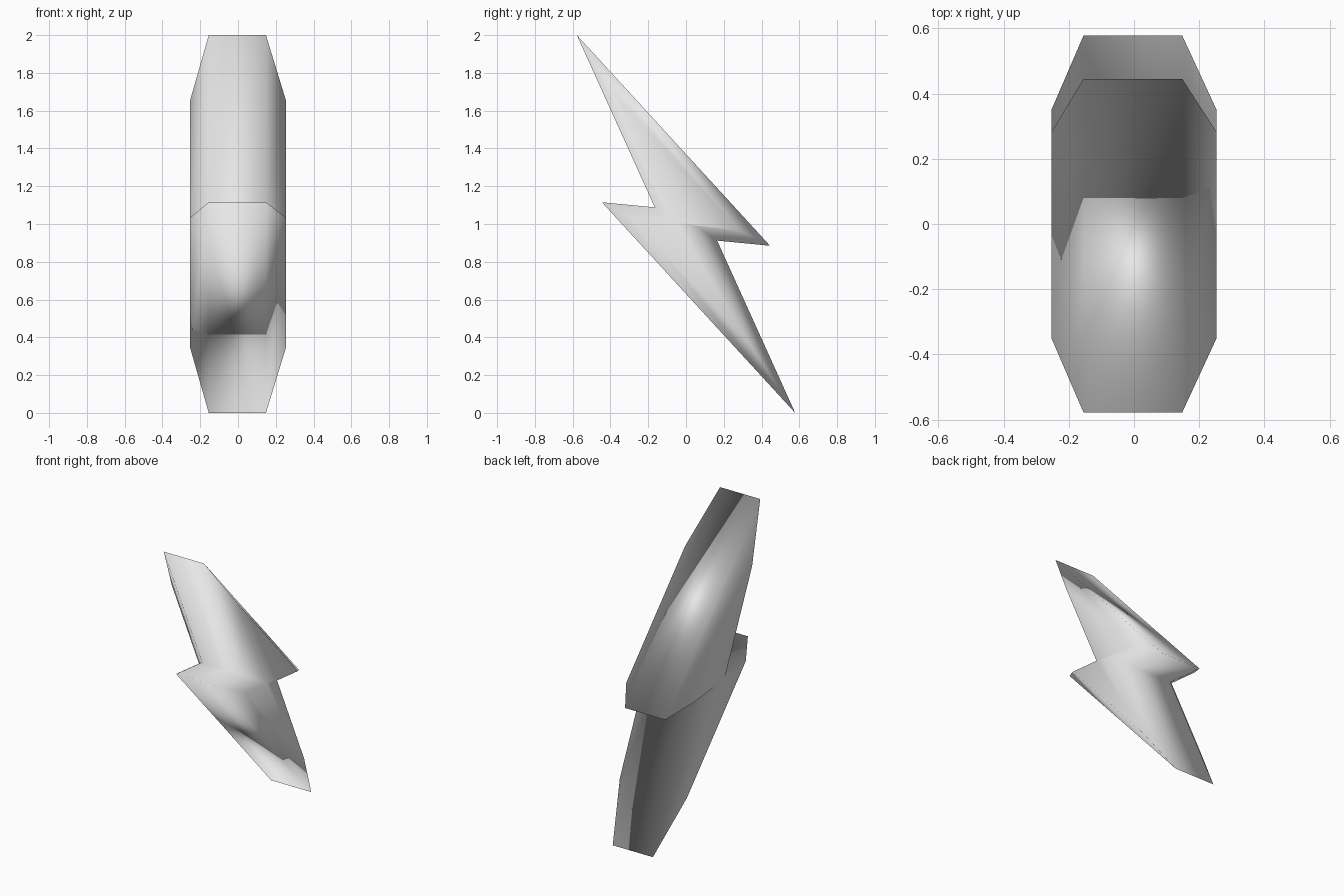
import bpy
import bmesh
from mathutils import Vector

cube = bpy.data.objects.get("Cube")
if cube:
    bpy.data.objects.remove(cube, do_unlink=True)

# Plain grey material
grey = bpy.data.materials.new("light grey")
grey.use_nodes = True
grey.diffuse_color = (0.8, 0.8, 0.8, 1)
grey.node_tree.nodes["Principled BSDF"].inputs["Base Color"].default_value = (0.8, 0.8, 0.8, 1)

# Zigzag outline in (y, z): one half, then the same half turned by 180 degrees
half = [Vector((-0.578, 2.0)), Vector((0.445, 0.885)), Vector((0.165, 0.912))]
outline = half + [Vector((-p.x, 2 - p.y)) for p in half]


def inset(points, distance):
    """Move every edge of a clockwise outline inward by the same distance."""
    result = []
    for i, p in enumerate(points):
        a = (p - points[i - 1]).normalized()
        b = (points[(i + 1) % len(points)] - p).normalized()
        na, nb = Vector((a.y, -a.x)), Vector((b.y, -b.x))
        result.append(p + (na + nb) * distance / (1 + na.dot(nb)))
    return result


# Cross-section loops from one side to the other: bevel, flat rim, bevel
inner = inset(outline, 0.065)
sections = [(-0.253, inner), (-0.155, outline), (0.148, outline), (0.253, inner)]

bm = bmesh.new()
loops = [[bm.verts.new((x, p.x, p.y)) for p in pts] for x, pts in sections]
for low, high in zip(loops, loops[1:]):
    for i in range(len(low)):
        j = (i + 1) % len(low)
        bm.faces.new((low[i], low[j], high[j], high[i]))
bm.faces.new(loops[0])
bm.faces.new(loops[-1])
bmesh.ops.recalc_face_normals(bm, faces=bm.faces[:])

# Soft shading runs over the whole bolt
for face in bm.faces:
    face.smooth = True

mesh = bpy.data.meshes.new("lightning_bolt")
bm.to_mesh(mesh)
bm.free()
mesh.materials.append(grey)
bolt = bpy.data.objects.new("lightning_bolt", mesh)
bpy.context.collection.objects.link(bolt)
